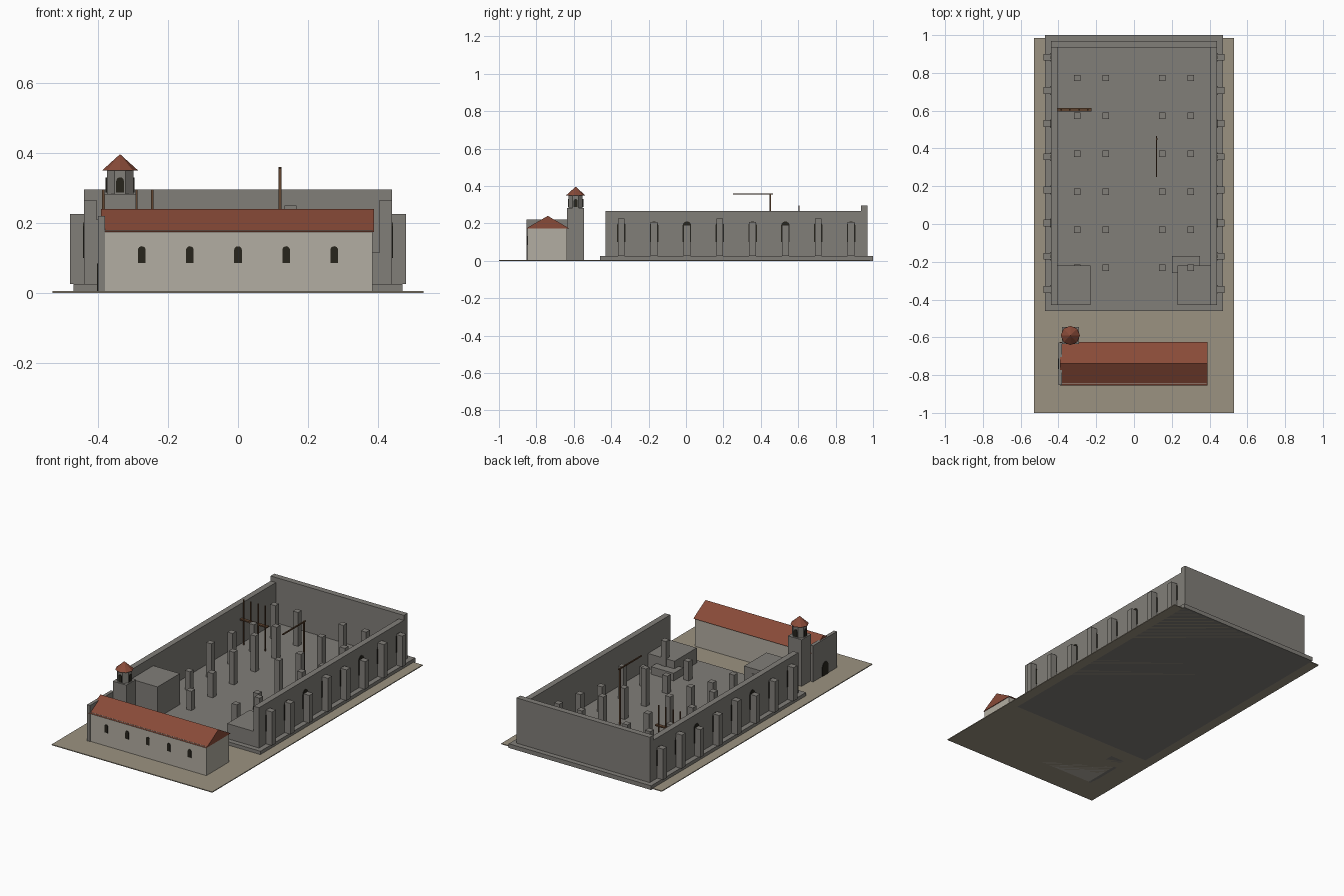
import bpy, math

if "Cube" in bpy.data.objects:
    bpy.data.objects.remove(bpy.data.objects["Cube"])

def mat(name, r, g, b):
    m = bpy.data.materials.new(name)
    m.diffuse_color = (r, g, b, 1)
    m.use_nodes = True
    m.node_tree.nodes["Principled BSDF"].inputs["Base Color"].default_value = m.diffuse_color
    return m

STONE = mat("stone", .22, .21, .19)
PLASTER = mat("plaster", .45, .42, .36)
TILE = mat("tile", .25, .07, .04)
EARTH = mat("earth", .33, .29, .22)
WOOD = mat("wood", .12, .06, .03)
DARK = mat("dark", .02, .018, .012)

def mesh(name, verts, faces, m):
    me = bpy.data.meshes.new(name)
    me.from_pydata(verts, [], faces)
    me.materials.append(m)
    ob = bpy.data.objects.new(name, me)
    bpy.context.collection.objects.link(ob)
    return ob

def box(name, x0, x1, y0, y1, z0, z1, m=STONE):
    v = [(x, y, z) for z in (z0, z1) for x, y in ((x0, y0), (x1, y0), (x1, y1), (x0, y1))]
    f = [(3, 2, 1, 0), (4, 5, 6, 7)] + [(i, (i + 1) % 4, (i + 1) % 4 + 4, i + 4) for i in range(4)]
    return mesh(name, v, f, m)

def prism(name, profile, depth, m):
    """Extrude an (x, z) profile, centred along y."""
    n = len(profile)
    v = [(x, s * depth / 2, z) for s in (-1, 1) for x, z in profile]
    f = [tuple(range(n)), tuple(range(2 * n - 1, n - 1, -1))]
    f += [((i + 1) % n, i, i + n, (i + 1) % n + n) for i in range(n)]
    return mesh(name, v, f, m)

def arch(name, loc, w, h, angle=0, depth=.006):
    """Dark round-headed opening standing on loc, facing -y when angle is 0."""
    r = w / 2
    p = [(-r, 0), (r, 0)]
    p += [(r * math.cos(a), h - r + r * math.sin(a)) for a in (i * math.pi / 8 for i in range(9))]
    ob = prism(name, p, depth, DARK)
    ob.location = loc
    ob.rotation_euler.z = angle
    return ob

def octagon(name, r0, r1, z0, z1, cx, cy, turn, m):
    bpy.ops.mesh.primitive_cone_add(vertices=8, radius1=r0, radius2=r1, depth=z1 - z0,
                                    location=(cx, cy, (z0 + z1) / 2), rotation=(0, 0, turn))
    ob = bpy.context.object
    ob.name = name
    ob.data.materials.append(m)
    return ob

# Site and unfinished church shell
box("ground", -.53, .53, -1, .985, 0, .005, EARTH)
box("plinth", -.47, .47, -.46, 1, 0, .025)
box("back_wall", -.44, .44, .935, .97, .025, .295)
for s in (-1, 1):
    a, b = sorted((s * .405, s * .44))
    box("side_wall", a, b, -.43, .94, .025, .265)
    # Buttresses with dark lancets behind them
    for i in range(8):
        y = -.346 + i * .1755
        a, b = sorted((s * .435, s * .48))
        box("buttress", a, b, y - .018, y + .018, .025, (.225, .208, .19)[i % 3])
        arch("side_window", (s * .44, y, .1), .046, .11, math.pi / 2)

# Corner blocks at the open front
box("left_block", -.405, -.23, -.43, -.22, .025, .21)
box("right_block", .23, .405, -.43, -.22, .025, .115)
box("low_block", .2, .35, -.26, -.17, .025, .07)

# Column stumps of differing height
heights = {-.3: (.18, .14, .23, .215, .19, .227), -.15: (.14, .17, .22, .24, .215, .227),
           .15: (.14, .13, .25, .21, .236, .23), .3: (.22, .14, .22, .18, .21, .23)}
for x, hs in heights.items():
    for i, h in enumerate(hs):
        y = -.232 + i * .201
        box("column", x - .017, x + .017, y - .017, y + .017, .025, h)

# Scaffold and crane
for x in (-.385, -.34, -.29, -.245):
    box("scaffold_pole", x - .003, x + .003, .602, .608, .025, .295, WOOD)
box("scaffold_plank", -.405, -.225, .595, .615, .17, .177, WOOD)
box("crane_mast", .116, .124, .446, .454, .025, .36, WOOD)
box("crane_jib", .117, .123, .25, .465, .353, .36, WOOD)

# Small finished church
box("nave", -.385, .385, -.848, -.635, 0, .178, PLASTER)
roof = prism("nave_roof", [(-.115, .173), (.115, .173), (0, .24)], .78, TILE)
roof.rotation_euler.z = math.pi / 2
roof.location = (-.001, -.739, 0)
box("facade", -.4, -.38, -.852, -.627, 0, .22)
arch("door", (-.4, -.74, .004), .055, .08, math.pi / 2)
for i in range(-2, 3):
    arch("nave_window", (i * .1375, -.848, .085), .022, .048)

# Bell tower
TX, TY = -.337, -.59
box("tower", TX - .045, TX + .045, TY - .045, TY + .045, 0, .282)
octagon("belfry", .041, .041, .28, .352, TX, TY, math.pi / 8, STONE)
octagon("belfry_roof", .051, 0, .35, .396, TX, TY, 0, TILE)
for i in range(4):
    a = i * math.pi / 2
    arch("bell_opening", (TX + .038 * math.sin(a), TY - .038 * math.cos(a), .287), .022, .043, a)
